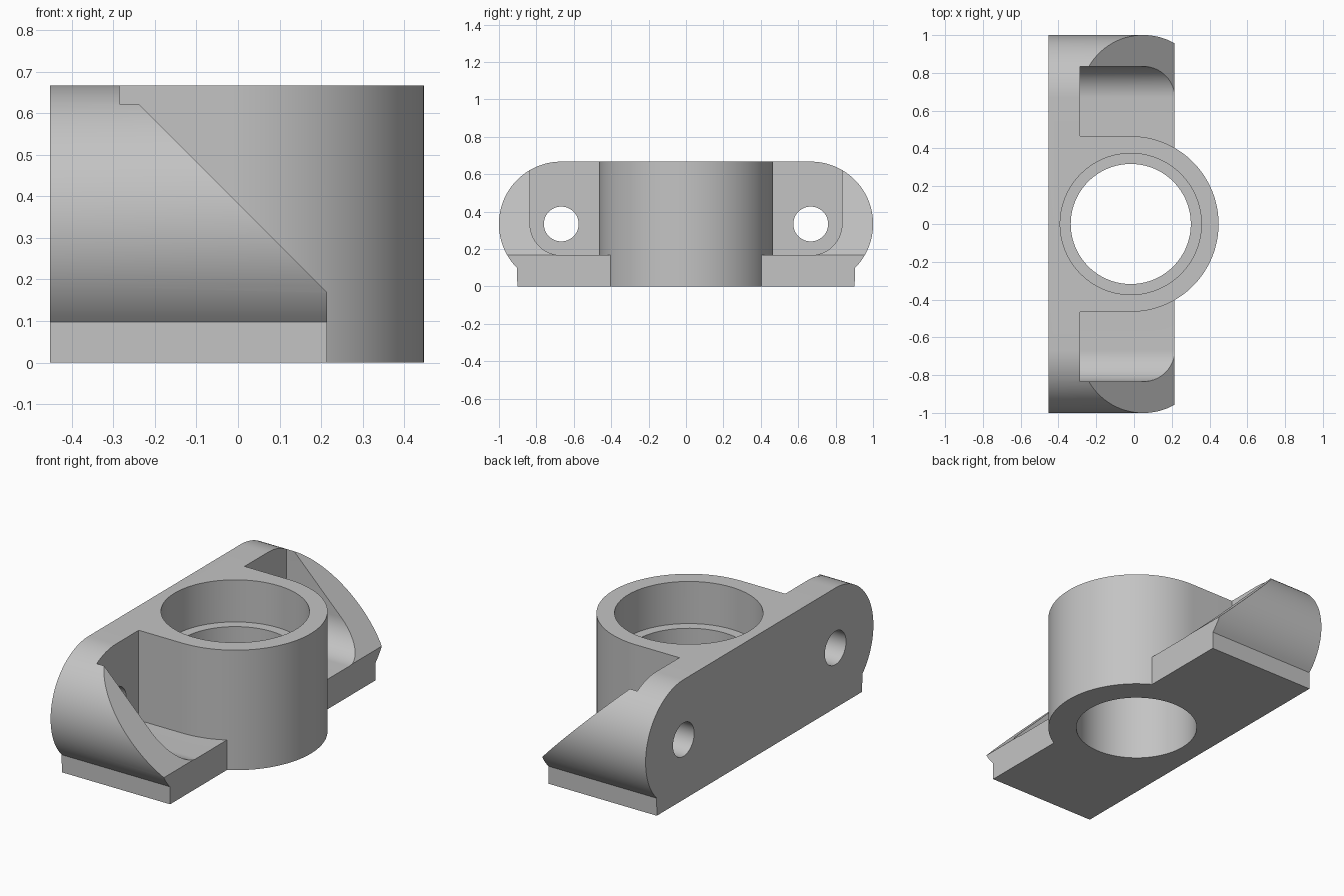
import bpy
import bmesh
from math import sin, cos, pi, radians
from mathutils import Vector

cube = bpy.data.objects.get("Cube")
if cube:
    bpy.data.objects.remove(cube, do_unlink=True)

HEIGHT = 0.667
MID = HEIGHT / 2
BACK, FRONT = -0.452, 0.214
CX = -0.017          # socket axis
EAR_Y = 0.667        # ear and screw hole axis
SOCKET_R = 0.465

grey = bpy.data.materials.new("plain grey")
grey.use_nodes = True
colour = (0.55, 0.55, 0.55, 1)
grey.diffuse_color = colour
grey.node_tree.nodes["Principled BSDF"].inputs["Base Color"].default_value = colour


def arc(cx, cy, r, start, end, steps):
    """Points along an arc, angles in degrees."""
    angles = [radians(start + (end - start) * i / steps) for i in range(steps + 1)]
    return [(cx + r * cos(a), cy + r * sin(a)) for a in angles]


def prism(name, outline, axis, low, high):
    """Extrude a closed 2D outline along one axis."""
    place = {"x": lambda p: (low, p[0], p[1]),
             "y": lambda p: (p[0], low, p[1]),
             "z": lambda p: (p[0], p[1], low)}[axis]
    bm = bmesh.new()
    face = bm.faces.new([bm.verts.new(place(p)) for p in outline])
    grown = bmesh.ops.extrude_face_region(bm, geom=[face])["geom"]
    shift = Vector([high - low if a == axis else 0 for a in "xyz"])
    bmesh.ops.translate(bm, vec=shift,
                        verts=[v for v in grown if isinstance(v, bmesh.types.BMVert)])
    bmesh.ops.recalc_face_normals(bm, faces=bm.faces)
    mesh = bpy.data.meshes.new(name)
    bm.to_mesh(mesh)
    bm.free()
    mesh.materials.append(grey)
    obj = bpy.data.objects.new(name, mesh)
    bpy.context.collection.objects.link(obj)
    return obj


def circle(cx, cy, r, steps=96):
    return arc(cx, cy, r, 0, 360, steps)[:-1]


def combine(target, tool, operation):
    """Apply a boolean and discard the tool."""
    mod = target.modifiers.new(operation, "BOOLEAN")
    mod.operation, mod.solver, mod.object = operation, "EXACT", tool
    bpy.context.view_layer.update()
    graph = bpy.context.evaluated_depsgraph_get()
    mesh = bpy.data.meshes.new_from_object(target.evaluated_get(graph))
    target.modifiers.clear()
    target.data = mesh
    bpy.data.objects.remove(tool, do_unlink=True)


# Bracket: long plate with rounded ears on a flat foot
ear = [(0.902, 0)] + arc(EAR_Y, MID, MID, -45, 90, 36)
bracket = prism("bearing_bracket", ear + [(-y, z) for y, z in reversed(ear)],
                "x", BACK, FRONT)

for side in (1, -1):
    # Pocket with one rounded lower corner, open at the top
    pocket = [(0.4, 1), (0.4, 0.167)] + arc(EAR_Y, MID, 0.167, -90, 0, 24) + [(0.834, 1)]
    combine(bracket, prism("pocket", [(side * y, z) for y, z in pocket],
                           "x", -0.285, 0.6), "DIFFERENCE")
    # Sloped trim of the side wall
    slope = [(-0.4, 0.783), (0.3, 0.083), (0.3, 0.783)]
    combine(bracket, prism("slope", slope, "y", side * 0.4, side * 1.2), "DIFFERENCE")
    # Screw hole through the back wall
    combine(bracket, prism("screw_hole", circle(side * EAR_Y, MID, 0.093, 48),
                           "x", -0.6, 0.6), "DIFFERENCE")

# Socket: round front running straight into the back plate
socket = arc(CX, 0, SOCKET_R, -90, 90, 64) + [(-0.4, SOCKET_R), (-0.4, -SOCKET_R)]
combine(bracket, prism("socket", socket, "z", 0, HEIGHT), "UNION")

# Through bore and the wider seat above it
for name, radius, floor in (("bore", 0.318, -0.2), ("seat", 0.374, 0.433)):
    combine(bracket, prism(name, circle(CX, 0, radius), "z", floor, 0.9), "DIFFERENCE")

bpy.ops.object.select_all(action="DESELECT")
bracket.select_set(True)
bpy.context.view_layer.objects.active = bracket
bpy.ops.object.shade_smooth_by_angle(angle=radians(25))
